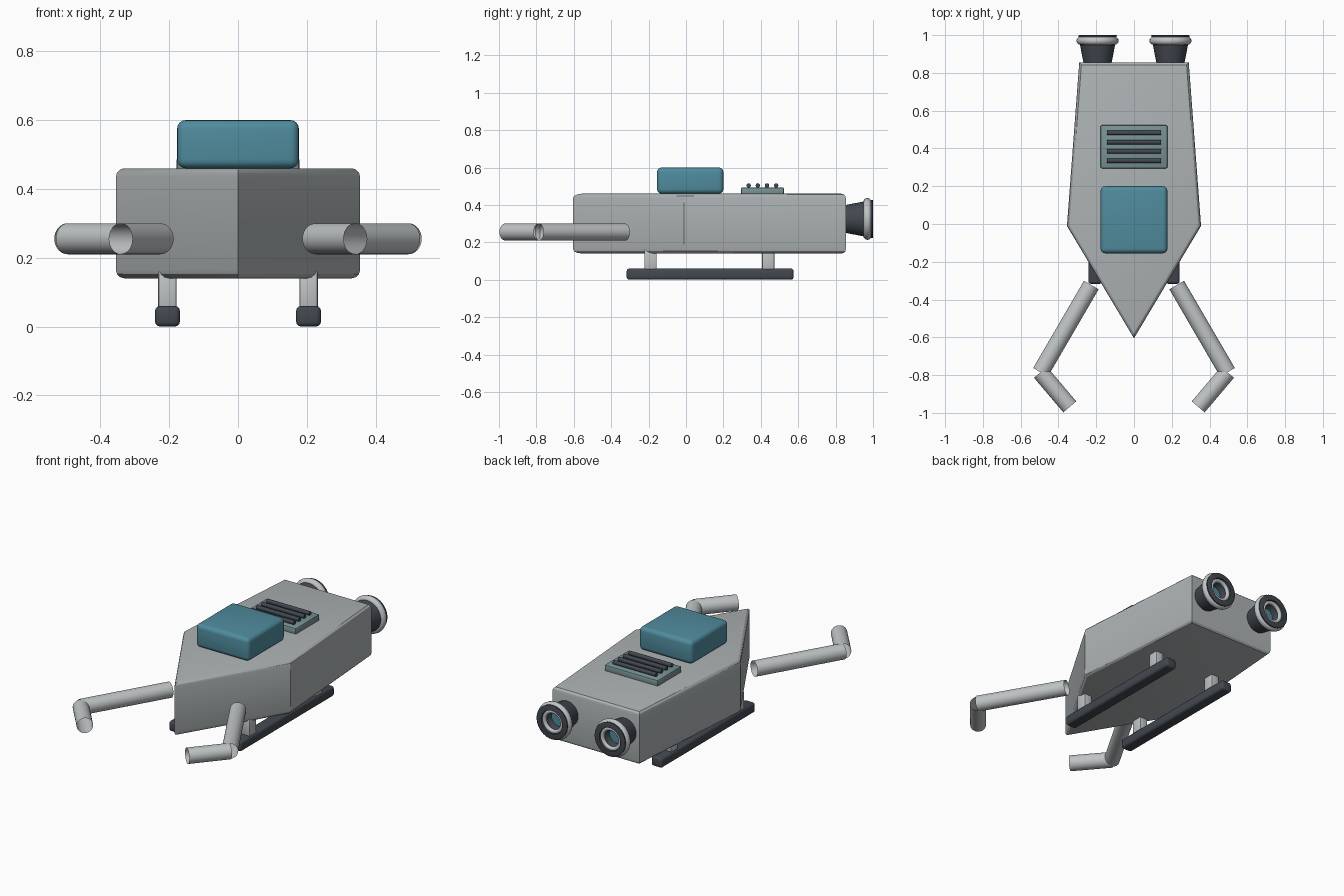
import bpy
import bmesh
import math
from mathutils import Vector, Matrix

cube = bpy.data.objects.get("Cube")
if cube:
    bpy.data.objects.remove(cube, do_unlink=True)


def material(name, rgb):
    m = bpy.data.materials.new(name)
    m.use_nodes = True
    m.diffuse_color = (*rgb, 1)
    m.node_tree.nodes["Principled BSDF"].inputs["Base Color"].default_value = (*rgb, 1)
    return m


HULL = material("hull grey", (0.42, 0.45, 0.46))
PALE = material("pale metal", (0.52, 0.55, 0.56))
DARK = material("dark metal", (0.055, 0.065, 0.08))
TEAL = material("teal glass", (0.08, 0.26, 0.34))
VENT = material("vent grey teal", (0.19, 0.29, 0.30))


def finish(bm, name, mat, smooth=35):
    mesh = bpy.data.meshes.new(name)
    bmesh.ops.recalc_face_normals(bm, faces=bm.faces)
    bm.to_mesh(mesh)
    bm.free()
    mesh.materials.append(mat)
    ob = bpy.data.objects.new(name, mesh)
    bpy.context.collection.objects.link(ob)
    bpy.ops.object.select_all(action='DESELECT')
    ob.select_set(True)
    bpy.context.view_layer.objects.active = ob
    bpy.ops.object.shade_smooth_by_angle(angle=math.radians(smooth))
    return ob


def box(name, low, high, mat, bevel, segments=3):
    low, high = Vector(low), Vector(high)
    bm = bmesh.new()
    bmesh.ops.create_cube(bm, size=1, matrix=Matrix.Translation((low + high) / 2)
                          @ Matrix.Diagonal((*(high - low), 1)))
    bmesh.ops.bevel(bm, geom=bm.edges[:], offset=bevel, segments=segments,
                    profile=0.5, affect='EDGES')
    return finish(bm, name, mat)


def tube(name, start, end, radius, mat, caps=False, sides=32):
    start, end = Vector(start), Vector(end)
    axis = end - start
    bm = bmesh.new()
    bmesh.ops.create_cone(bm, cap_ends=caps, segments=sides, radius1=radius,
                          radius2=radius, depth=axis.length,
                          matrix=Matrix.Translation((start + end) / 2)
                          @ axis.to_track_quat('Z', 'Y').to_matrix().to_4x4())
    return finish(bm, name, mat)


def lathe(name, profile, x, z, mat, closed=False, sides=32):
    """Turn (radius, y) points around an axis parallel to y."""
    bm = bmesh.new()
    verts = [bm.verts.new((x + r, y, z)) for r, y in profile]
    pairs = list(zip(verts, verts[1:]))
    if closed:
        pairs.append((verts[-1], verts[0]))
    edges = [bm.edges.new(p) for p in pairs]
    bmesh.ops.spin(bm, geom=verts + edges, cent=(x, 0, z), axis=(0, 1, 0),
                   angle=math.tau, steps=sides)
    bmesh.ops.remove_doubles(bm, verts=bm.verts[:], dist=0.0001)
    return finish(bm, name, mat)


def ring(name, major, minor, x, y, z, mat):
    profile = [(major + minor * math.cos(math.tau * i / 12),
                y + minor * math.sin(math.tau * i / 12)) for i in range(12)]
    return lathe(name, profile, x, z, mat, closed=True)


# Pointed hull: extruded plan with rounded top and bottom rims
bm = bmesh.new()
plan = [(0, -0.605), (0.355, -0.01), (0.29, 0.855), (-0.29, 0.855), (-0.355, -0.01)]
base = bm.faces.new([bm.verts.new((x, y, 0.14)) for x, y in plan])
top = bmesh.ops.extrude_face_region(bm, geom=[base])["geom"]
bmesh.ops.translate(bm, vec=(0, 0, 0.32),
                    verts=[v for v in top if isinstance(v, bmesh.types.BMVert)])
rims = [e for e in bm.edges if abs(e.verts[0].co.z - e.verts[1].co.z) < 0.01]
bmesh.ops.bevel(bm, geom=rims, offset=0.025, segments=3, profile=0.5, affect='EDGES')
finish(bm, "hull", HULL, 25)

# Canopy and vent
box("canopy", (-0.177, -0.155, 0.46), (0.177, 0.2, 0.6), TEAL, 0.025, 4)
box("vent_plate", (-0.178, 0.295, 0.45), (0.178, 0.523, 0.494), VENT, 0.008, 2)
for i in range(4):
    y = 0.335 + 0.049 * i
    tube(f"vent_bar_{i + 1}", (-0.142, y, 0.504), (0.142, y, 0.504), 0.012, DARK, True, 12)

for side, s in (("left", 1), ("right", -1)):
    # Bent arm made of two open tubes
    elbow = (0.495 * s, -0.785, 0.255)
    tube(f"{side}_upper_arm", (0.226 * s, -0.323, 0.255), elbow, 0.045, PALE)
    tube(f"{side}_forearm", elbow, (0.34 * s, -0.968, 0.255), 0.045, PALE)

    # Landing skid with two struts
    box(f"{side}_skid", (0.205 * s - 0.036, -0.317, 0), (0.205 * s + 0.036, 0.575, 0.06),
        DARK, 0.014)
    for part, y in (("front", -0.19), ("rear", 0.44)):
        box(f"{side}_{part}_strut", (0.205 * s - 0.027, y - 0.033, 0.05),
            (0.205 * s + 0.027, y + 0.033, 0.16), PALE, 0.006, 2)

    # Flared engine nozzle with rim rings and a glowing core
    x, z = 0.193 * s, 0.325
    lathe(f"{side}_nozzle", [(0.072, 0.84), (0.096, 0.965), (0.102, 0.998), (0.098, 1.0),
                             (0.07, 1.0), (0.066, 0.98), (0.05, 0.9)], x, z, DARK)
    ring(f"{side}_nozzle_ring", 0.09, 0.022, x, 0.97, z, PALE)
    ring(f"{side}_inner_ring", 0.06, 0.012, x, 0.982, z, PALE)
    tube(f"{side}_engine_core", (x, 0.9, z), (x, 0.93, z), 0.05, TEAL, True)
